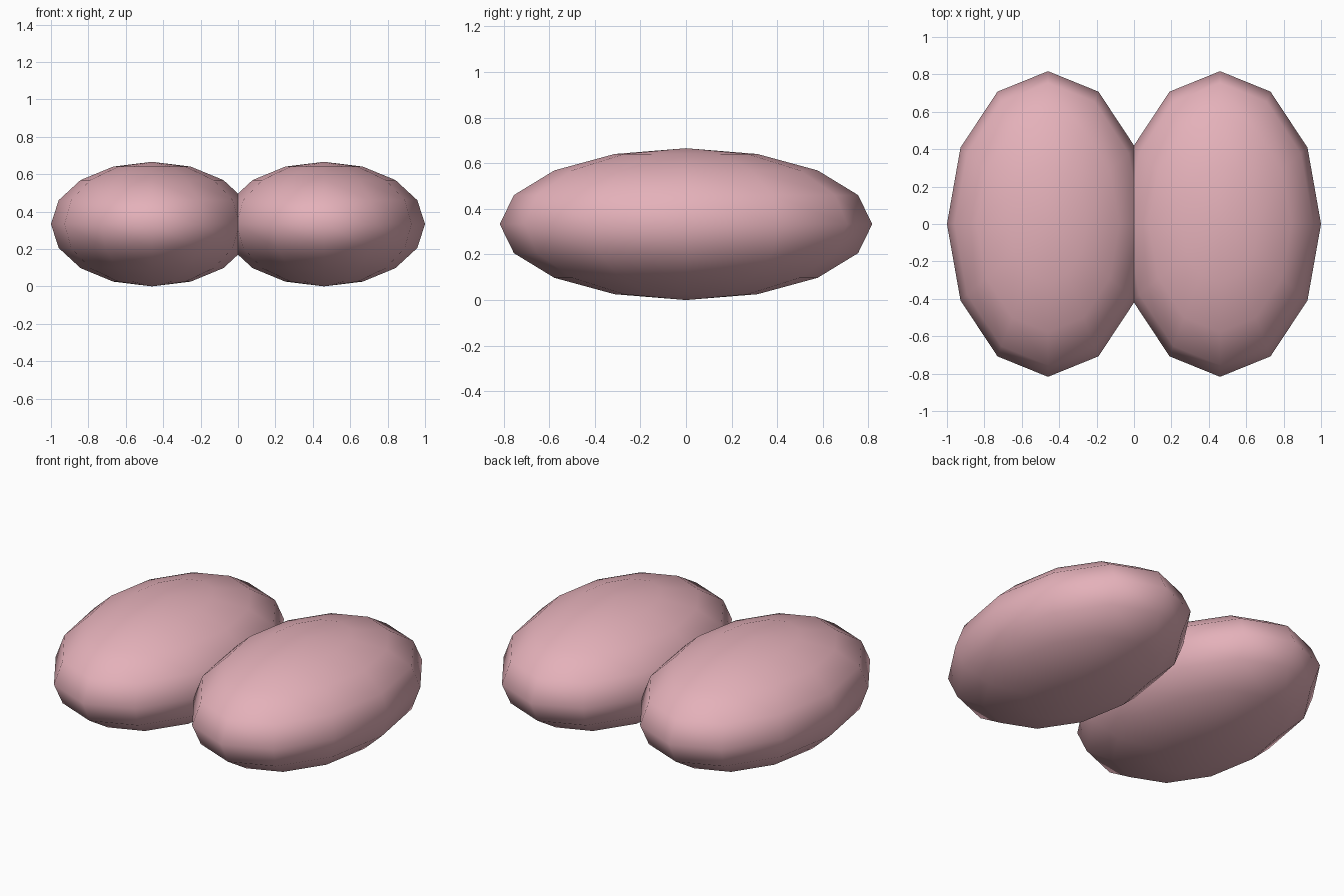
import bpy

# Remove the default cube
cube = bpy.data.objects.get("Cube")
if cube:
    bpy.data.objects.remove(cube, do_unlink=True)

# Single soft pink material
pink = bpy.data.materials.new("soft_pink")
pink.use_nodes = True
colour = (0.78, 0.44, 0.49, 1.0)
pink.diffuse_color = colour
pink.node_tree.nodes["Principled BSDF"].inputs["Base Color"].default_value = colour

RADII = (0.54, 0.817, 0.333)
OFFSET = 0.46


def lobe(name, side):
    """Low-poly smooth ellipsoid resting on the ground, long along y."""
    bpy.ops.mesh.primitive_uv_sphere_add(
        segments=12, ring_count=8, radius=1,
        location=(side * OFFSET, 0, RADII[2]))
    obj = bpy.context.object
    obj.name = name
    obj.scale = RADII
    bpy.ops.object.transform_apply(location=False, rotation=False, scale=True)
    bpy.ops.object.shade_smooth()
    obj.data.materials.append(pink)


# Two lobes that meet at the middle
lobe("left_lobe", 1)
lobe("right_lobe", -1)
